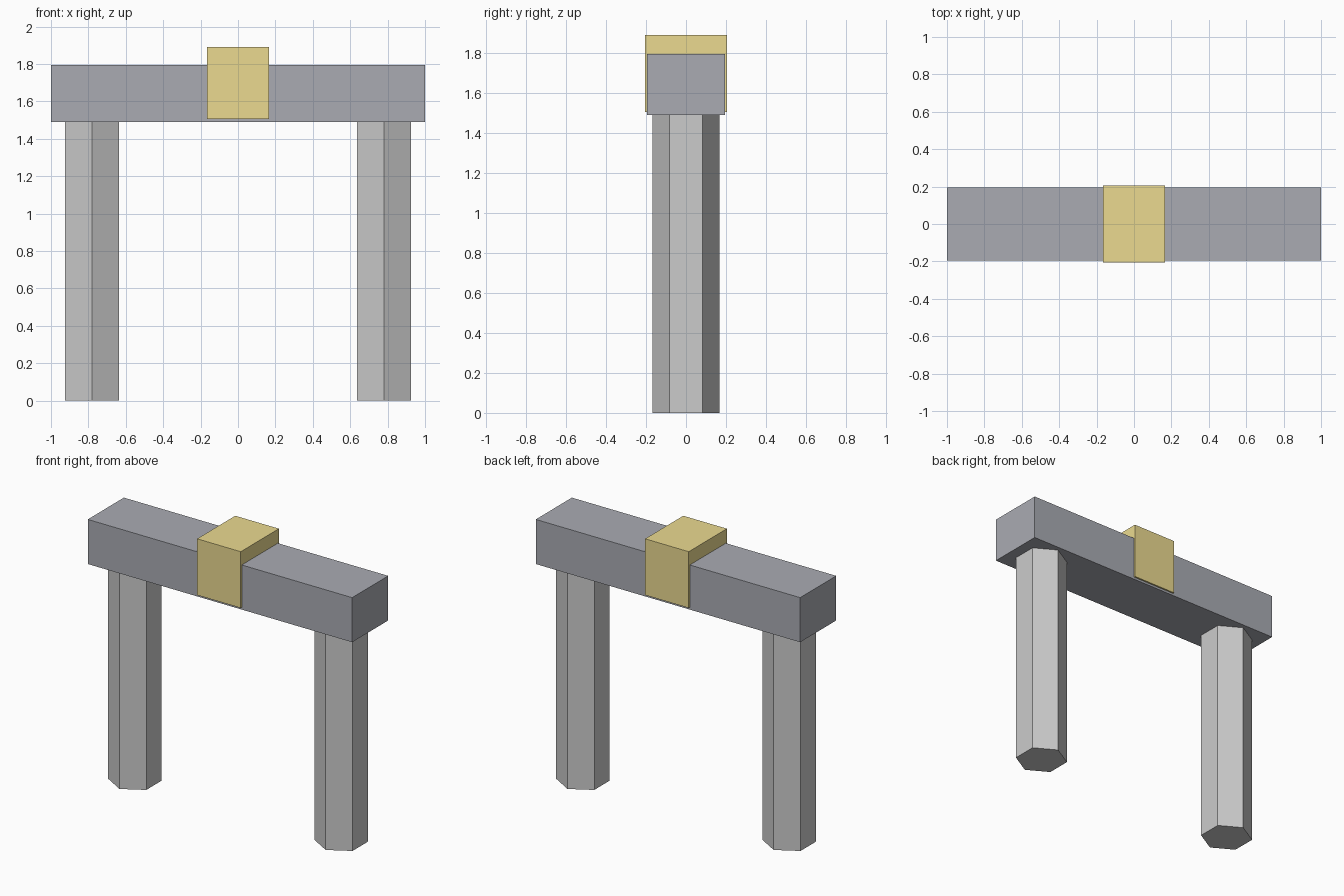
import bpy
from math import pi

if "Cube" in bpy.data.objects:
    bpy.data.objects.remove(bpy.data.objects["Cube"])


def material(name, rgb):
    mat = bpy.data.materials.new(name)
    mat.diffuse_color = (*rgb, 1.0)
    mat.use_nodes = True
    mat.node_tree.nodes["Principled BSDF"].inputs["Base Color"].default_value = mat.diffuse_color
    return mat


def box(name, size, z_low, z_high, mat):
    bpy.ops.mesh.primitive_cube_add(size=1, location=(0, 0, (z_low + z_high) / 2))
    obj = bpy.context.object
    obj.name = name
    obj.scale = (size[0], size[1], z_high - z_low)
    bpy.ops.object.transform_apply(location=False, rotation=False, scale=True)
    obj.data.materials.append(mat)
    return obj


dark_stone = material("dark_stone", (0.40, 0.41, 0.45))
light_stone = material("light_stone", (0.55, 0.55, 0.58))
gold = material("gold", (0.83, 0.70, 0.28))

BEAM_BOTTOM = 1.49

# Horizontal beam across the top
box("lintel", (2.0, 0.39), BEAM_BOTTOM, 1.795, dark_stone)

# Gold block wrapped around the middle of the beam
box("keystone", (0.33, 0.412), 1.505, 1.89, gold)

# Two six-sided pillars, with corners pointing front and back
for side, x in (("left", -0.78), ("right", 0.78)):
    bpy.ops.mesh.primitive_cylinder_add(
        vertices=6, radius=0.167, depth=BEAM_BOTTOM,
        location=(x, 0, BEAM_BOTTOM / 2))
    pillar = bpy.context.object
    pillar.name = side + "_pillar"
    # Keep a corner on the y axis whatever the primitive's start angle
    first = pillar.data.vertices[0].co
    if abs(first.x) > 0.15:
        pillar.rotation_euler.z = pi / 6
    pillar.data.materials.append(light_stone)
